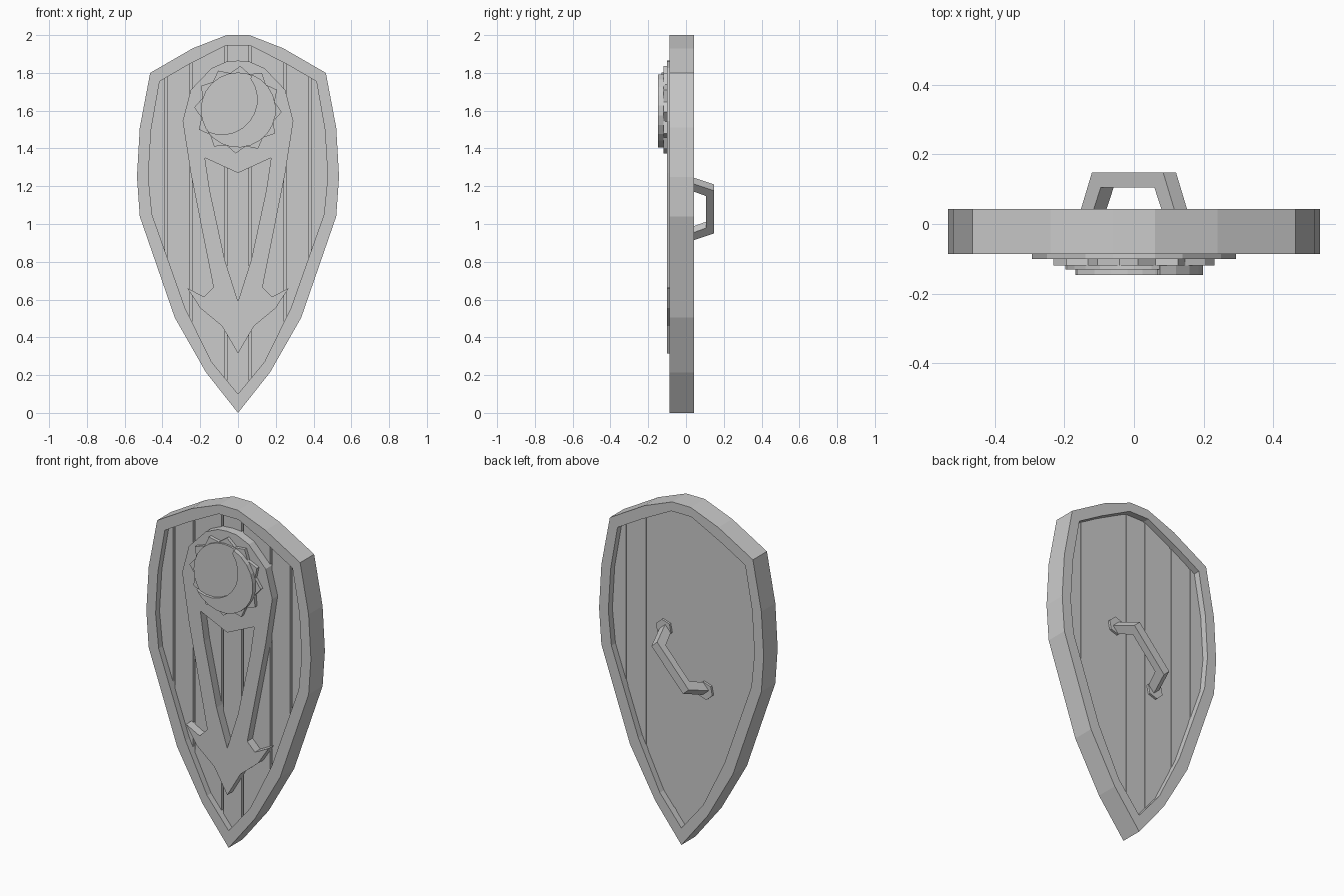
import bpy, bmesh
from math import cos, sin, radians
from mathutils import Matrix, Vector

cube = bpy.data.objects.get("Cube")
if cube:
    bpy.data.objects.remove(cube, do_unlink=True)

grey = bpy.data.materials.new("plain_grey")
grey.use_nodes = True
grey.diffuse_color = (0.6, 0.6, 0.6, 1)
grey.node_tree.nodes["Principled BSDF"].inputs["Base Color"].default_value = grey.diffuse_color


def plate(name, profile, y0, y1, mirror=False, span=None, matrix=None):
    """Extrude an (x, z) outline from y0 to y1; mirror joins two halves at x = 0."""
    bm = bmesh.new()
    front = [bm.verts.new((x, y0, z)) for x, z in profile]
    bm.faces.new(front)
    if span:
        # Keep only the strip between two x values
        for x, side in zip(span, (-1, 1)):
            bmesh.ops.bisect_plane(bm, geom=bm.verts[:] + bm.edges[:] + bm.faces[:],
                                   plane_co=(x, 0, 0), plane_no=(side, 0, 0), clear_outer=True)
    ext = bmesh.ops.extrude_face_region(bm, geom=bm.faces[:], use_keep_orig=True)
    moved = [g for g in ext["geom"] if isinstance(g, bmesh.types.BMVert)]
    bmesh.ops.translate(bm, verts=moved, vec=(0, y1 - y0, 0))
    if mirror:
        seam = [f for f in bm.faces if all(abs(v.co.x) < 1e-5 for v in f.verts)]
        bmesh.ops.delete(bm, geom=seam, context="FACES")
        bmesh.ops.mirror(bm, geom=bm.verts[:] + bm.edges[:] + bm.faces[:],
                         matrix=Matrix(), merge_dist=0.0001, axis="X")
        bmesh.ops.remove_doubles(bm, verts=bm.verts[:], dist=0.0001)
    if matrix:
        bm.transform(matrix)
    bmesh.ops.recalc_face_normals(bm, faces=bm.faces[:])
    mesh = bpy.data.meshes.new(name)
    bm.to_mesh(mesh)
    bm.free()
    mesh.materials.append(grey)
    obj = bpy.data.objects.new(name, mesh)
    bpy.context.collection.objects.link(obj)
    return obj


def arc(cx, cz, r, start, end, steps):
    angles = [radians(start + (end - start) * i / steps) for i in range(steps + 1)]
    return [(cx + r * cos(a), cz + r * sin(a)) for a in angles]


# Raised rim
outer = [(0, 2), (.06, 2), (.24, 1.93), (.465, 1.8), (.52, 1.51), (.535, 1.25),
         (.52, 1.04), (.335, .505), (.17, .215), (0, 0)]
inner = [(0, 1.945), (.065, 1.945), (.26, 1.845), (.415, 1.755), (.46, 1.5), (.475, 1.25),
         (.455, 1.05), (.28, .555), (.14, .27), (0, .1)]
plate("rim", outer + inner[::-1], -.087, .043, mirror=True)

# Plank panel with narrow grooves over a backing board
full = inner + [(-x, z) for x, z in inner[-2:0:-1]]
plate("backing_board", full, -.03, .002)
seams = [-.5, -.38, -.25, -.065, .065, .25, .38, .5]
for i, (a, b) in enumerate(zip(seams, seams[1:])):
    plate(f"plank_{i + 1}", full, -.05, .005, span=(a + .007, b - .007))

# Pierced emblem ending in a barbed point
emblem = [(0, 1.865), (.06, 1.86), (.14, 1.825), (.25, 1.71), (.293, 1.545), (.25, 1.27),
          (.13, .665), (.18, .615), (.268, .66), (.2, .555), (.085, .46), (0, .315),
          (0, .59), (.07, .81), (.15, 1.18), (.175, 1.35), (0, 1.27)]
plate("emblem", emblem, -.1, -.04, mirror=True)

# Sunburst, disc and crescent
CZ = 1.605
star = []
for i in range(24):
    a = radians(15 * i - 3)
    r = .198 if i % 2 else .232
    star.append((r * cos(a), CZ + r * sin(a)))
plate("sunburst", star, -.12, -.09)
plate("sun_disc", arc(0, CZ, .197, 0, 345, 23), -.131, -.1)
crescent = arc(0, CZ, .2, -147, 68, 14) + arc(-.085, 1.66, .187, 36, -114, 10)
plate("crescent", crescent, -.147, -.11)

# Slanted grip on the back
along, across = Vector((.67, 0, .74)), Vector((-.74, 0, .67))
turn = Matrix((along, across, (0, 1, 0))).transposed().to_4x4()
place = Matrix.Translation((0, 0, 1.08)) @ turn
half_grip = [(0, .148), (.153, .148), (.218, .003), (.165, .003), (.115, .105), (0, .105)]
plate("grip", half_grip, -.025, .025, mirror=True, matrix=place)
for side, name in ((1, "upper"), (-1, "lower")):
    c = along * .2 * side
    plate(name + "_grip_foot", arc(c.x, 1.08 + c.z, .052, 18, 318, 5), .002, .018)
